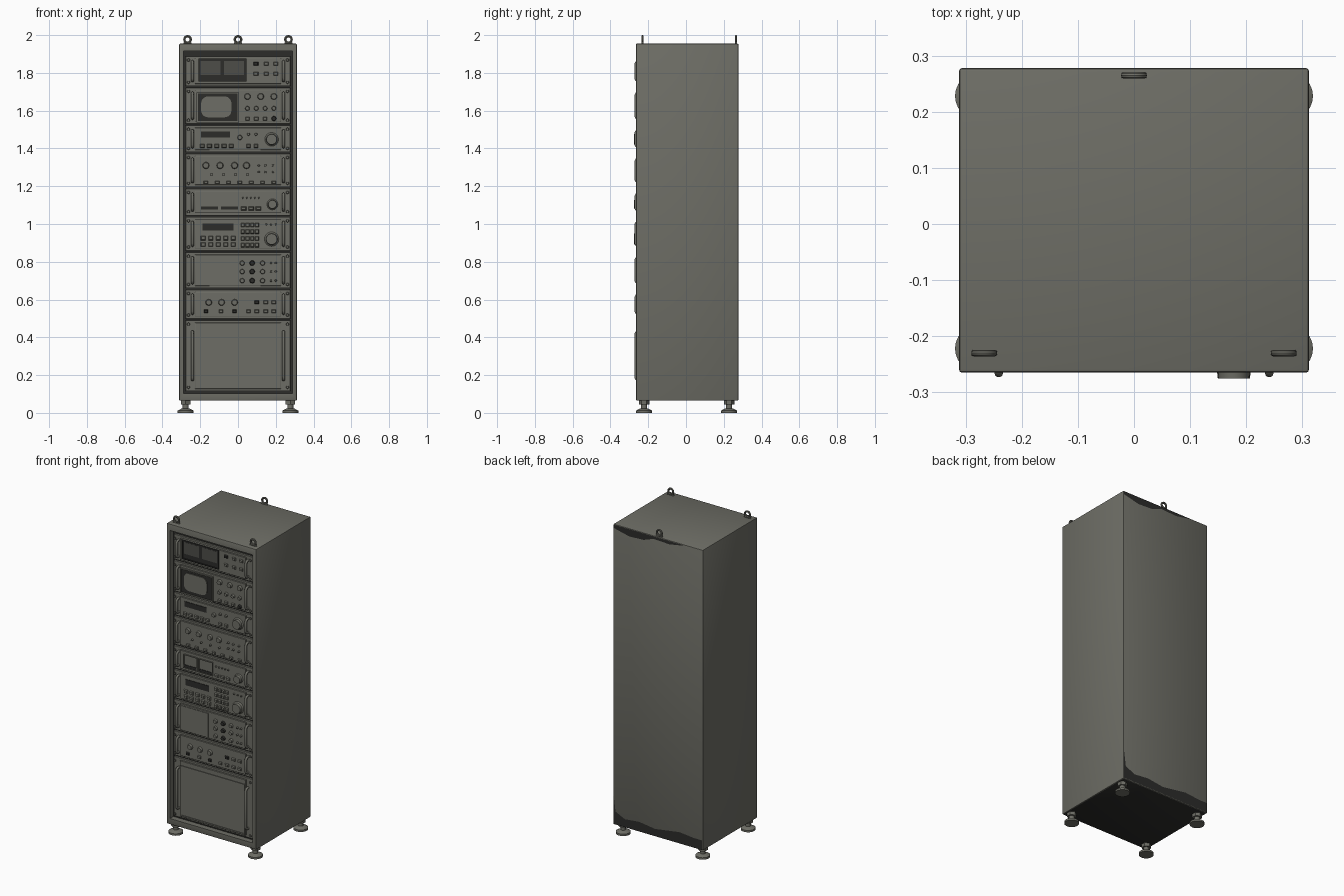
import bpy, bmesh, math
from mathutils import Matrix, Vector

cube = bpy.data.objects.get("Cube")
if cube:
    bpy.data.objects.remove(cube)


def material(name, r, g, b):
    m = bpy.data.materials.new(name)
    m.use_nodes = True
    m.diffuse_color = (r, g, b, 1)
    m.node_tree.nodes["Principled BSDF"].inputs["Base Color"].default_value = (r, g, b, 1)
    return m


GREY = material("olive grey metal", 0.155, 0.155, 0.132)
SMOKE = material("smoked meter glass", 0.075, 0.075, 0.066)
DARK = material("near black", 0.025, 0.025, 0.023)
TURN = Matrix.Rotation(math.pi / 2, 4, 'X')
EAR, FACE = -0.243, -0.252      # front planes of mounting plates and raised panels
parts = []


def finish(name, bm, mat=GREY, bevel=0):
    mesh = bpy.data.meshes.new(name)
    bm.to_mesh(mesh)
    bm.free()
    ob = bpy.data.objects.new(name, mesh)
    bpy.context.collection.objects.link(ob)
    mesh.materials.append(mat)
    if bevel:
        mod = ob.modifiers.new("bevel", 'BEVEL')
        mod.width, mod.segments, mod.limit_method = bevel, 2, 'ANGLE'
    parts.append(ob)
    return ob


def box(bm, x0, x1, y0, y1, z0, z1):
    mid = Vector((x0 + x1, y0 + y1, z0 + z1)) / 2
    size = Matrix.Diagonal((x1 - x0, y1 - y0, z1 - z0, 1))
    return bmesh.ops.create_cube(bm, size=1, matrix=Matrix.Translation(mid) @ size)["verts"]


def plate(bm, x0, x1, z0, z1, depth, back=FACE):
    return box(bm, x0, x1, back - depth, back + 0.002, z0, z1)


def knob(bm, x, z, r, depth, back=FACE, taper=0.8, sides=20):
    where = Matrix.Translation((x, back - depth / 2, z)) @ TURN
    bmesh.ops.create_cone(bm, cap_ends=True, segments=sides, radius1=r,
                          radius2=r * taper, depth=depth, matrix=where)


def knobs(bm, xs, zs, r, depth=0.012):
    for x in xs:
        for z in zs:
            knob(bm, x, z, r, depth)


def buttons(bm, xs, zs, w=0.026, h=0.02):
    # Keys narrow towards the front
    for x in xs:
        for z in zs:
            for v in plate(bm, x - w / 2, x + w / 2, z - h / 2, z + h / 2, 0.009):
                if v.co.y < FACE:
                    v.co.x += (x - v.co.x) * 0.3
                    v.co.z += (z - v.co.z) * 0.35


def dial(bm, x, z, r):
    knob(bm, x, z, r, 0.006, sides=32)
    knob(bm, x, z, r * 0.82, 0.023, taper=0.92, sides=32)


def span(a, b, n):
    return [a + (b - a) * i / (n - 1) for i in range(n)]


def frame(bm, x0, x1, z0, z1, t, depth):
    plate(bm, x0, x1, z1 - t, z1, depth)
    plate(bm, x0, x1, z0, z0 + t, depth)
    plate(bm, x0, x0 + t, z0, z1, depth)
    plate(bm, x1 - t, x1, z0, z1, depth)


# Cabinet: bevelled box, its front face inset, then pushed straight in; dark underside and recess
bm = bmesh.new()
box(bm, -0.312, 0.312, -0.265, 0.278, 0.065, 1.955)
bmesh.ops.bevel(bm, geom=bm.edges[:], offset=0.006, segments=2, profile=0.5, affect='EDGES')
front = min(bm.faces, key=lambda f: f.calc_center_median().y)
base = min(bm.faces, key=lambda f: f.calc_center_median().z)
base.material_index = 1
bmesh.ops.inset_region(bm, faces=[front], thickness=0.026)
for v in front.verts:
    v.co.z += 0.013 if v.co.z < 1 else -0.016
recess = bmesh.ops.extrude_discrete_faces(bm, faces=[front])["faces"][0]
bmesh.ops.translate(bm, verts=recess.verts, vec=(0, 0.035, 0))
recess.material_index = 1
finish("cabinet", bm).data.materials.append(DARK)

# Worn dark edges on the back: wavy strips of (x, height) hanging from an edge
bm = bmesh.new()
WEAR = ((0.069, 1, ((0.308, 0.18), (0.295, 0.08), (0.23, 0.05), (0.13, 0.06), (0.02, 0.045),
                    (-0.15, 0.07), (-0.25, 0.06), (-0.308, 0.06))),
        (1.951, -1, ((0.308, 0.02), (0.2, 0.045), (0.1, 0.04), (0.03, 0.015),
                     (-0.08, 0.02), (-0.18, 0.002))))
for edge, way, outline in WEAR:
    low = [bm.verts.new((x, 0.279, edge)) for x, h in outline]
    high = [bm.verts.new((x, 0.279, edge + way * h)) for x, h in outline]
    for i in range(len(outline) - 1):
        bm.faces.new((low[i], low[i + 1], high[i + 1], high[i])[::way])
finish("worn_back_edges", bm, DARK)

# Levelling feet
bm = bmesh.new()
for x in (-0.277, 0.277):
    for y in (-0.222, 0.228):
        for z, h, r1, r2, n in ((0, 0.012, 0.042, 0.042, 24), (0.012, 0.012, 0.042, 0.02, 24),
                                (0.024, 0.03, 0.016, 0.016, 16), (0.044, 0.022, 0.028, 0.028, 6)):
            bmesh.ops.create_cone(bm, cap_ends=True, segments=n, radius1=r1, radius2=r2, depth=h,
                                  matrix=Matrix.Translation((x, y, z + h / 2)))
finish("levelling_feet", bm)

# Lifting eyes
for name, x, y in (("left", 0.267, -0.23), ("right", -0.267, -0.23), ("back", 0, 0.265)):
    bpy.ops.mesh.primitive_torus_add(location=(x, y, 1.977), rotation=(math.pi / 2, 0, 0),
                                     major_radius=0.017, minor_radius=0.006,
                                     major_segments=28, minor_segments=10)
    ring = bpy.context.object
    ring.name = name + "_lifting_eye"
    ring.data.materials.append(GREY)
    parts.append(ring)
    bm = bmesh.new()
    for v in box(bm, x - 0.025, x + 0.025, y - 0.005, y + 0.005, 1.95, 1.966):
        if v.co.z > 1.96:
            v.co.x += (x - v.co.x) * 0.3
    finish(name + "_eye_base", bm, bevel=0.002)


def handle(name, x, z0, z1):
    curve = bpy.data.curves.new(name, 'CURVE')
    curve.dimensions = '3D'
    curve.bevel_depth, curve.bevel_resolution, curve.use_fill_caps = 0.0075, 3, True
    out, r = -0.266, 0.012
    path = [(EAR, z0), (out + r, z0), (out + r / 3, z0 + r / 3), (out, z0 + r)]
    path += [(y, z0 + z1 - z) for y, z in reversed(path)]
    spline = curve.splines.new('POLY')
    spline.points.add(len(path) - 1)
    for p, (y, z) in zip(spline.points, path):
        p.co = (x, y, z, 1)
    ob = bpy.data.objects.new(name, curve)
    bpy.context.collection.objects.link(ob)
    curve.materials.append(GREY)
    spline.use_smooth = True


# Rack units: mounting plate, raised panel, screws and two handles each
UNITS = {"meter_unit": (1.73, 1.888), "scope_unit": (1.53, 1.722), "tuner_unit": (1.38, 1.522),
         "mixer_unit": (1.195, 1.372), "level_unit": (1.045, 1.187), "keypad_unit": (0.858, 1.037),
         "speaker_unit": (0.66, 0.85), "switch_unit": (0.498, 0.652), "power_unit": (0.115, 0.49)}
for name, (z0, z1) in UNITS.items():
    bm = bmesh.new()
    plate(bm, -0.277, 0.277, z0, z1, 0.012, EAR + 0.012)
    plate(bm, -0.228, 0.228, z0 + 0.012, z1 - 0.012, 0.009, EAR)
    finish(name + "_panel", bm, bevel=0.002)
    bm = bmesh.new()
    for x in (-0.262, 0.262):
        knobs(bm, (x,), (z0 + 0.02, z1 - 0.02), 0.008, 0.003)
    finish(name + "_screws", bm)
    gap = 0.06 if name == "power_unit" else 0.028
    for side, x in (("right", -0.241), ("left", 0.241)):
        handle(name + "_" + side + "_handle", x, z0 + gap, z1 - gap)

# Meter unit
bm = bmesh.new()
buttons(bm, (0.15, 0.2), (1.848, 1.795))
buttons(bm, (0.095,), (1.795,))
finish("meter_unit_controls", bm)

# Scope unit
bm = bmesh.new()
knobs(bm, (0.05, 0.12, 0.19), (1.675,), 0.017)
knobs(bm, span(0.05, 0.19, 4), (1.612,), 0.012)
buttons(bm, span(0.05, 0.143, 3), (1.558,), 0.024)
frame(bm, -0.22, 0.005, 1.538, 1.697, 0.007, 0.01)
finish("scope_unit_controls", bm)
bm = bmesh.new()
box(bm, -0.195, -0.035, FACE - 0.008, FACE, 1.565, 1.675)
edges = [e for e in bm.edges if abs(e.verts[0].co.y - e.verts[1].co.y) > 0.004]
bmesh.ops.bevel(bm, geom=edges, offset=0.035, segments=6, profile=0.5, affect='EDGES')
finish("scope_screen", bm)

# Tuner unit
bm = bmesh.new()
buttons(bm, span(-0.19, -0.035, 5), (1.413,))
knobs(bm, (0.01,), (1.458,), 0.013)
knobs(bm, (0.055, 0.095), (1.475,), 0.008)
buttons(bm, (0.055, 0.095), (1.413,), 0.022)
dial(bm, 0.178, 1.448, 0.036)
finish("tuner_unit_controls", bm)

# Mixer unit
bm = bmesh.new()
knobs(bm, (-0.17, -0.095, -0.018, 0.045), (1.31,), 0.018)
knobs(bm, (0.11, 0.145, 0.185), (1.31, 1.275), 0.006)
knobs(bm, span(-0.14, 0.05, 4), (1.262,), 0.006)
buttons(bm, span(-0.17, 0.19, 7), (1.22,), 0.024, 0.018)
finish("mixer_unit_controls", bm)

# Level unit
bm = bmesh.new()
for x in (-0.2, -0.095):
    frame(bm, x, x + 0.098, 1.072, 1.158, 0.004, 0.007)
knobs(bm, span(0.025, 0.11, 5), (1.138,), 0.005, 0.008)
buttons(bm, (0.03, 0.07, 0.108), (1.082,), 0.03)
dial(bm, 0.182, 1.104, 0.029)
finish("level_unit_controls", bm)

# Keypad unit
bm = bmesh.new()
buttons(bm, span(-0.185, -0.025, 5), (0.925, 0.892), 0.026, 0.024)
buttons(bm, span(0.025, 0.1, 4), span(0.888, 0.995, 4), 0.021, 0.024)
knobs(bm, (0.15, 0.175, 0.2), (0.998,), 0.005, 0.008)
dial(bm, 0.178, 0.92, 0.038)
finish("keypad_unit_controls", bm)

# Speaker unit
bm = bmesh.new()
plate(bm, -0.215, -0.03, 0.68, 0.828, 0.003)
knobs(bm, (0.022, 0.13), (0.7, 0.748, 0.793), 0.013)
knobs(bm, (0.175, 0.2), (0.7, 0.748, 0.793), 0.006)
finish("speaker_unit_controls", bm)

# Switch unit
bm = bmesh.new()
knobs(bm, (-0.155, -0.087, -0.018), (0.585,), 0.017)
buttons(bm, (0.147, 0.19), (0.585, 0.537))
buttons(bm, (0.1,), (0.537,))
buttons(bm, (-0.09, 0.055), (0.537,), 0.022)
finish("switch_unit_controls", bm)

# Power unit cover
bm = bmesh.new()
frame(bm, -0.225, 0.225, 0.133, 0.45, 0.006, 0.004)
finish("power_unit_cover_rim", bm)

# Dark knobs and keys
bm = bmesh.new()
knobs(bm, (0.075,), (0.7, 0.748, 0.793), 0.014)
knobs(bm, (0.19,), (1.558,), 0.013)
buttons(bm, (0.095,), (1.848,))
buttons(bm, (0.1,), (0.585,))
buttons(bm, (-0.17, -0.018), (0.537,), 0.022)
finish("dark_controls", bm, DARK)

# Dark meter windows, scope surround and displays
bm = bmesh.new()
frame(bm, -0.21, 0.045, 1.755, 1.875, 0.006, 0.008)
for x0, x1, z0, z1 in ((-0.204, 0.039, 1.761, 1.869), (-0.213, -0.002, 1.545, 1.69),
                       (-0.195, -0.042, 1.458, 1.49), (-0.188, -0.025, 0.965, 1.002),
                       (-0.196, -0.106, 1.076, 1.092), (-0.091, -0.001, 1.076, 1.092)):
    plate(bm, x0, x1, z0, z1, 0.003)
finish("dark_displays", bm, DARK)
bm = bmesh.new()
for x in (-0.198, -0.073):
    plate(bm, x, x + 0.106, 1.79, 1.863, 0.004)
finish("meter_scales", bm, SMOKE)

# Smooth shading with sharp edges kept
bpy.ops.object.select_all(action='DESELECT')
for ob in parts:
    ob.select_set(True)
bpy.context.view_layer.objects.active = parts[0]
bpy.ops.object.shade_smooth_by_angle(angle=math.radians(35))
